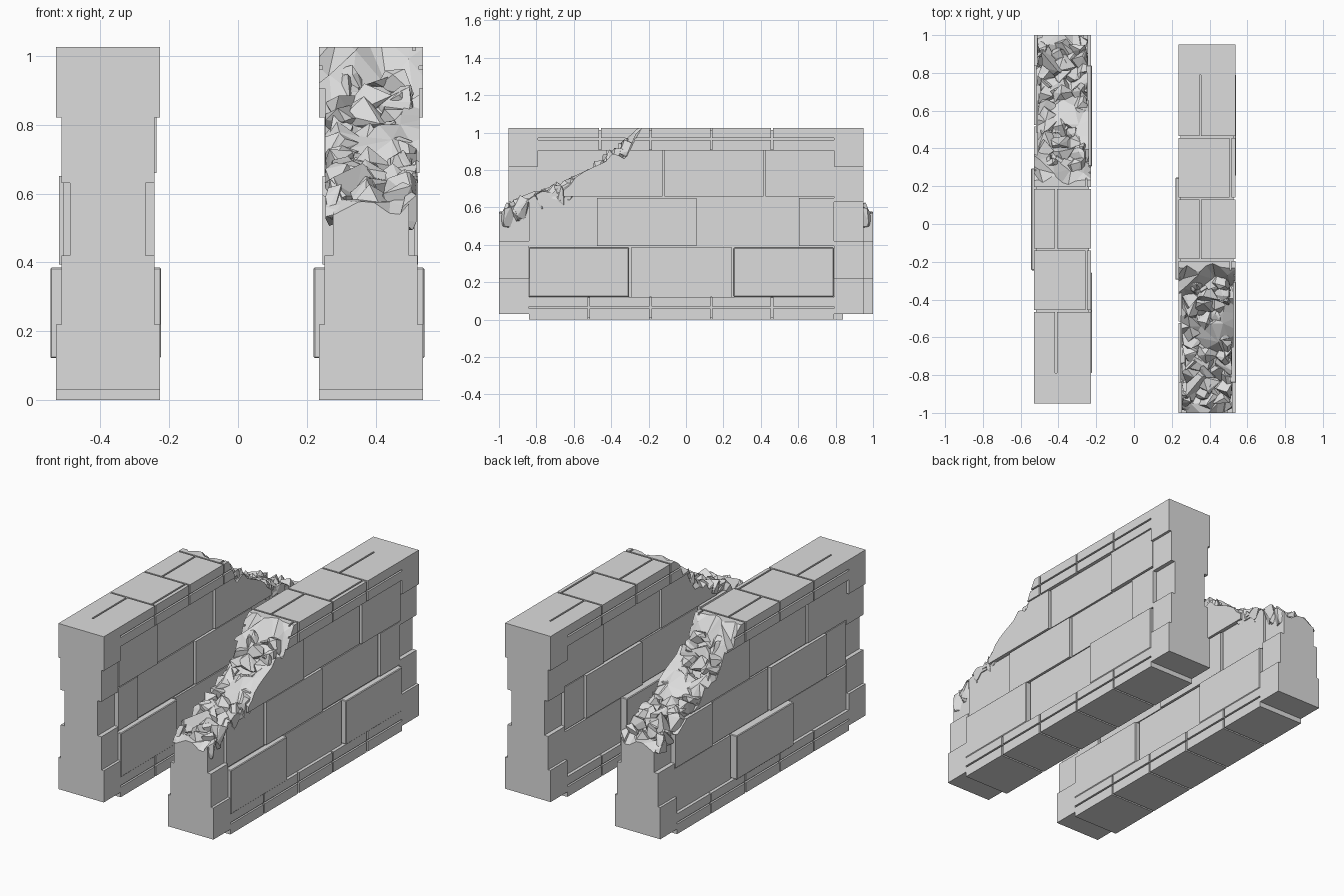
import bpy, bmesh, random
from mathutils import Matrix, Vector

random.seed(4)
cube = bpy.data.objects.get("Cube")
if cube:
    bpy.data.objects.remove(cube, do_unlink=True)

stone = bpy.data.materials.new("grey stone")
stone.use_nodes = True
GREY = (0.72, 0.72, 0.72, 1)
stone.diffuse_color = GREY
stone.node_tree.nodes["Principled BSDF"].inputs["Base Color"].default_value = GREY

CENTRE, SPACING = 0.386, 0.764     # wall position and distance between walls
BROKEN, RUIN, SOUND, END = -1.0, -0.84, 0.79, 0.95   # y stations along a wall
HALF, GAP = 0.151, 0.005           # half thickness, half joint width
parts = []


def finish(name, bm):
    mesh = bpy.data.meshes.new(name)
    bm.to_mesh(mesh)
    bm.free()
    mesh.materials.append(stone)
    obj = bpy.data.objects.new(name, mesh)
    bpy.context.collection.objects.link(obj)
    return obj


def block(name, x, y, z, bevel=0):
    """Box from (low, high) pairs, x relative to the wall's middle."""
    bm = bmesh.new()
    bmesh.ops.create_cube(bm, size=1)
    for v in bm.verts:
        v.co = Vector([r[0] if c < 0 else r[1] for c, r in zip(v.co, (x, y, z))])
        v.co.x += CENTRE
    if bevel:
        bmesh.ops.bevel(bm, geom=bm.edges[:], offset=bevel, segments=1, affect='EDGES')
    parts.append(finish(name, bm))


def spans(low, joints, high):
    """Stretches between joints, leaving a gap at each joint."""
    stops = [low] + joints + [high]
    for i, (a, b) in enumerate(zip(stops, stops[1:])):
        yield (a + GAP * (i > 0), b - GAP * (i < len(joints)))


# Inner core behind the bricks and behind the cap and foot joints
block("wall_core", (-.12, .12), (RUIN, SOUND), (.1, .93))
block("foot_core", (-.14, .14), (RUIN + .001, SOUND), (.01, .119))
block("cap_core", (-.14, .14), (BROKEN + .1, SOUND), (.911, 1.015))

# Stacked corner stones at both ends, stepping in toward mid height
levels = [.03, .22, .42, .63, .82, 1.025]
for z0, z1, half in zip(levels, levels[1:], (HALF, .135, .11, .135, HALF)):
    block("end_stone", (-half, half), (SOUND, END), (z0, z1))
    block("ruined_end_stone", (-half, half), (BROKEN, RUIN), (z0, z1))

# Foot course
for y in spans(RUIN, [-.52, -.19, .135, .46], SOUND):
    for z in ((0, .06), (.07, .122)):
        block("foot_stone", (-HALF, HALF), y, z)

# Cap course, with lengthwise joints in the top layer
splits = [-.035, .125, -.035, .125, -.035]
for y, split in zip(spans(RUIN, [-.47, -.19, .135, .46], SOUND), splits):
    block("cap_stone", (-HALF, HALF), y, (.905, .96))
    for x in spans(-HALF, [split], HALF):
        block("cap_top_stone", x, y, (.97, 1.025))

# Face bricks: height range, joints, depth of each brick on the left and right
rows = [
    ((.122, .385), [-.30, .25], (.155, .132, .155), (.132, .167, .132)),
    ((.394, .651), [-.48, .06, .60], (.127, .136, .127, .136), (.141, .13, .141, .13)),
    ((.659, .905), [-.66, -.12, .42], (.13, .141, .13, .141), (.128, .134, .128, .134)),
]
for z, joints, left, right in rows:
    for y, dl, dr in zip(spans(RUIN, joints, SOUND), left, right):
        block("left_brick", (.08, dl), y, z, .004 * (dl > HALF))
        block("right_brick", (-dr, -.08), y, z, .004 * (dr > HALF))

# Jagged cutter for the collapsed corner
slope = [(-1.12, .50), (-1, .56), (-.84, .635), (-.68, .70), (-.5, .77), (-.42, .85),
         (-.3, .93), (-.23, 1.04), (-.1, 1.1)]


def break_height(y):
    for (ya, za), (yb, zb) in zip(slope, slope[1:]):
        if y <= yb:
            return za + (zb - za) * (y - ya) / (yb - ya)
    return slope[-1][1]


bm = bmesh.new()
bmesh.ops.create_grid(bm, x_segments=7, y_segments=14, size=.5)
for v in bm.verts:
    x, y = v.co.x * .5, -.62 + v.co.y * .98
    if not v.is_boundary:
        x += random.uniform(-.026, .026)
        y += random.uniform(-.026, .026)
    z = break_height(y) + random.uniform(-.06, .045) * (y < -.22)
    v.co = Vector((CENTRE + x, y, z))
bmesh.ops.triangulate(bm, faces=bm.faces[:])
lid = bmesh.ops.extrude_face_region(bm, geom=bm.faces[:], use_keep_orig=True)
for v in lid["geom"]:
    if isinstance(v, bmesh.types.BMVert):
        v.co.z = 1.4
bmesh.ops.recalc_face_normals(bm, faces=bm.faces[:])
cutter = finish("break_cutter", bm)
cutter.hide_render = True

# Cut the blocks near the collapse
ruined = [p for p in parts if min(v.co.y for v in p.data.vertices) < -.15
          and max(v.co.z for v in p.data.vertices) > .4]
for p in ruined:
    mod = p.modifiers.new("break", 'BOOLEAN')
    mod.operation, mod.solver, mod.object = 'DIFFERENCE', 'EXACT', cutter
bpy.context.view_layer.update()
graph = bpy.context.evaluated_depsgraph_get()
cut = [bpy.data.meshes.new_from_object(p.evaluated_get(graph)) for p in ruined]
for p, mesh in zip(ruined, cut):
    p.modifiers.clear()
    p.data = mesh
bpy.data.objects.remove(cutter, do_unlink=True)
for p in [p for p in parts if not p.data.polygons]:
    parts.remove(p)
    bpy.data.objects.remove(p, do_unlink=True)

# Angular rubble bedded in the broken slope
for step in range(15):
    for side in (-.085, 0, .085):
        y = -.95 + step * .047 + random.uniform(-.025, .025)
        middle = Vector((side + random.uniform(-.02, .02), y, break_height(y) - .03))
        bm = bmesh.new()
        for _ in range(11):
            ray = Vector([random.gauss(0, 1) for _ in range(3)]).normalized()
            p = middle + ray * random.uniform(.055, .075)
            x = max(-.132, min(.132, p.x))
            bm.verts.new((CENTRE + x, max(p.y, BROKEN + .004), min(p.z, 1.02)))
        hull = bmesh.ops.convex_hull(bm, input=bm.verts[:])
        spare = {g for g in hull["geom_interior"] if isinstance(g, bmesh.types.BMVert)}
        bmesh.ops.delete(bm, geom=list(spare), context='VERTS')
        bmesh.ops.recalc_face_normals(bm, faces=bm.faces[:])
        parts.append(finish("rubble", bm))

# Second wall: same wall moved across and turned end for end
flip = Matrix.Translation((-SPACING, 0, 0)) @ Matrix.Diagonal((1, -1, 1, 1))
for p in parts:
    mesh = p.data.copy()
    mesh.transform(flip)
    mesh.flip_normals()
    twin = bpy.data.objects.new("far_" + p.name.split(".")[0], mesh)
    bpy.context.collection.objects.link(twin)
